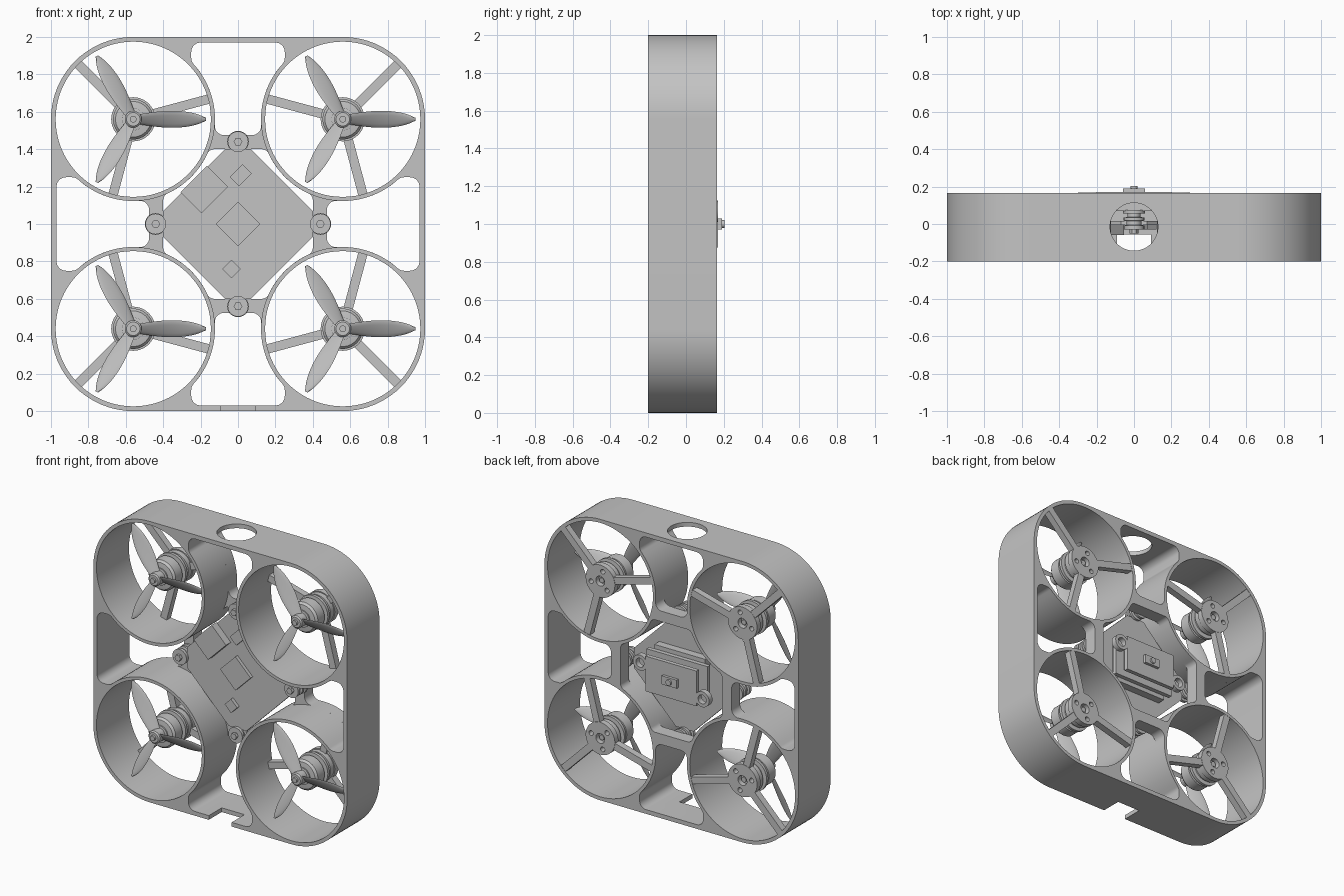
import bpy, bmesh
from math import sin, cos, pi, radians, atan2, hypot, degrees, sqrt
from mathutils import Matrix, Vector

if "Cube" in bpy.data.objects:
    bpy.data.objects.remove(bpy.data.objects["Cube"])

grey = bpy.data.materials.new("plain_grey")
grey.use_nodes = True
grey.diffuse_color = (0.55, 0.55, 0.55, 1)
grey.node_tree.nodes["Principled BSDF"].inputs["Base Color"].default_value = (0.55, 0.55, 0.55, 1)

DUCT, R_OUT, R_IN = 0.56, 0.437, 0.415   # duct centre offset and radii
FRONT, BACK, STEP = -0.2, 0.165, 0.07    # frame depth, front of the webs


def add(name, mesh):
    """Clean a mesh, give it the material and smooth its round faces."""
    bm = bmesh.new()
    bm.from_mesh(mesh)
    bmesh.ops.remove_doubles(bm, verts=bm.verts, dist=1e-5)
    bmesh.ops.recalc_face_normals(bm, faces=bm.faces)
    bm.to_mesh(mesh)
    bm.free()
    mesh.materials.clear()
    mesh.materials.append(grey)
    ob = bpy.data.objects.new(name, mesh)
    bpy.context.collection.objects.link(ob)
    bpy.ops.object.select_all(action='DESELECT')
    ob.select_set(True)
    bpy.context.view_layer.objects.active = ob
    bpy.ops.object.shade_smooth_by_angle(angle=radians(30))
    return ob


def arc(cx, cz, r, a0, a1, n=8):
    return [(cx + r * cos(radians(a0 + (a1 - a0) * i / n)),
             cz + r * sin(radians(a0 + (a1 - a0) * i / n))) for i in range(n + 1)]


def circle(cx, cz, r, n=64):
    return arc(cx, cz, r, 0, 360, n)[:-1]


def rect(cx, cz, w, h, turn=0):
    c, s = cos(radians(turn)), sin(radians(turn))
    return [(cx + c * x - s * z, cz + s * x + c * z)
            for x, z in ((-w, -h), (w, -h), (w, h), (-w, h))]


def prism(name, loops, y0, y1):
    """Fill outlines (inner loops become holes) and extrude them from y0 to y1."""
    cu = bpy.data.curves.new(name, 'CURVE')
    cu.dimensions, cu.fill_mode, cu.extrude = '2D', 'BOTH', (y1 - y0) / 2
    for loop in loops:
        sp = cu.splines.new('POLY')
        sp.points.add(len(loop) - 1)
        for p, (x, z) in zip(sp.points, loop):
            p.co = (x, z, 0, 1)
        sp.use_cyclic_u = True
    tmp = bpy.data.objects.new("outline", cu)
    mesh = bpy.data.meshes.new_from_object(tmp)
    bpy.data.objects.remove(tmp)
    mesh.transform(Matrix.Translation((0, (y0 + y1) / 2, 1)) @ Matrix.Rotation(pi / 2, 4, 'X'))
    return add(name, mesh)


def lathe(name, cx, cz, profile, n=40):
    """Turn a (radius, y) profile about an axis along y."""
    bm = bmesh.new()
    rings = [[bm.verts.new((cx + r * cos(2 * pi * i / n), y, 1 + cz + r * sin(2 * pi * i / n)))
              for i in range(n)] for r, y in profile]
    for a, b in zip(rings, rings[1:]):
        for i in range(n):
            bm.faces.new((a[i], a[i - 1], b[i - 1], b[i]))
    bm.faces.new(rings[0])
    bm.faces.new(rings[-1])
    mesh = bpy.data.meshes.new(name)
    bm.to_mesh(mesh)
    bm.free()
    return add(name, mesh)


def cut(ob, cutter):
    mod = ob.modifiers.new("cut", 'BOOLEAN')
    mod.operation, mod.solver, mod.object = 'DIFFERENCE', 'EXACT', cutter
    dg = bpy.context.evaluated_depsgraph_get()
    mesh = bpy.data.meshes.new_from_object(ob.evaluated_get(dg))
    name = ob.name
    bpy.data.objects.remove(ob)
    return add(name, mesh)


def quarter_turns(loop):
    out = [loop]
    for _ in range(3):
        out.append([(z, -x) for x, z in out[-1]])
    return out


def swap(half):
    return half + [(z, x) for x, z in reversed(half[:-1])]


# Outlines of the frame and its openings, with fillets tangent to the ducts
F = 0.05
near = R_OUT + F
zf = DUCT + sqrt(near ** 2 - (DUCT - 0.2) ** 2)
a_top = degrees(atan2(zf - DUCT, DUCT - 0.2))
corner = arc(0.2, 0.92, F, 90, 0) + arc(0.2, zf, F, 0, -a_top)
zw = 0.475 + F
xw = DUCT - sqrt(near ** 2 - (DUCT - zw) ** 2)
a_web = degrees(atan2(DUCT - zw, DUCT - xw))
half = (corner + arc(DUCT, DUCT, R_OUT, 180 - a_top, 180 + a_web, 14)[1:]
        + arc(xw, zw, F, a_web, -90)[1:])
pocket = half + [(-x, z) for x, z in reversed(half)]

zc = 0.40 - 0.04
xc = DUCT - sqrt((R_OUT + 0.04) ** 2 - (DUCT - zc) ** 2)
a_c = degrees(atan2(DUCT - zc, DUCT - xc))
centre = sum(quarter_turns(swap(arc(xc, zc, 0.04, 90, a_c)
             + arc(DUCT, DUCT, R_OUT, 180 + a_c, 225, 8)[1:])), [])
cross = sum(quarter_turns(swap(corner + arc(DUCT, DUCT, R_OUT, 180 - a_top, 225, 24)[1:])), [])
outer = sum(quarter_turns(arc(DUCT, DUCT, 0.44, 90, 0, 20)), [])
signs = [(sx, sz) for sx in (-1, 1) for sz in (-1, 1)]
ducts = [circle(sx * DUCT, sz * DUCT, R_IN, 80) for sx, sz in signs]

# Frame: open front layer, back layer with the webs
front = prism("frame_front", [outer, cross] + ducts, FRONT, STEP)
back = prism("frame_back", [outer, centre] + quarter_turns(pocket) + ducts, STEP, BACK)

# Round hole in the top wall and open notch in the bottom wall
bpy.ops.mesh.primitive_cylinder_add(vertices=48, radius=0.128, depth=0.2, location=(0, -0.015, 2))
hole = bpy.context.object
front, back = cut(front, hole), cut(back, hole)
bpy.data.objects.remove(hole)
bpy.ops.mesh.primitive_cube_add(size=1, location=(0, -0.18, 0), scale=(0.18, 0.25, 0.2))
notch = bpy.context.object
front = cut(front, notch)
bpy.data.objects.remove(notch)


def propeller(cx, cz):
    """Three pitched leaf blades, lofted from thin oval sections."""
    bm = bmesh.new()
    n, steps = 12, 18
    for k in range(3):
        spin = Matrix.Rotation(-2 * pi * k / 3, 3, 'Y')
        rings = []
        for s in range(steps + 1):
            t = s / steps
            r = 0.03 + 0.36 * t
            w = 0.052 * max(0.04, sin(pi * (0.16 + 0.84 * t ** 1.15))) ** 0.6
            pitch = radians(38 - 18 * t)
            ring = []
            for i in range(n):
                u, v = w * cos(2 * pi * i / n), 0.006 * sin(2 * pi * i / n)
                p = Vector((r, -u * sin(pitch) + v * cos(pitch), u * cos(pitch) + v * sin(pitch)))
                ring.append(bm.verts.new(spin @ p + Vector((cx, -0.11, 1 + cz))))
            rings.append(ring)
        for a, b in zip(rings, rings[1:]):
            for i in range(n):
                bm.faces.new((a[i], a[i - 1], b[i - 1], b[i]))
        bm.faces.new(rings[0])
        bm.faces.new(rings[-1])
    mesh = bpy.data.meshes.new("propeller")
    bm.to_mesh(mesh)
    bm.free()
    return add("propeller", mesh)


# Motors, mounts, arms and propellers
for sx, sz in signs:
    cx, cz = sx * DUCT, sz * DUCT
    out = degrees(atan2(sz, sx))
    angles = [out + 120 * k for k in range(3)]
    for a in angles:
        c, s = cos(radians(a)), sin(radians(a))
        prism("motor_arm", [rect(cx + 0.265 * c, cz + 0.265 * s, 0.162, 0.025, a)], 0.115, 0.163)
    screws = [circle(cx + 0.075 * cos(radians(a + 60)), cz + 0.075 * sin(radians(a + 60)), 0.017, 16)
              for a in angles]
    prism("motor_mount", [circle(cx, cz, 0.115), circle(cx, cz, 0.035, 24)] + screws, 0.125, BACK)
    lathe("motor", cx, cz, [(0.06, -0.075), (0.095, -0.07), (0.108, -0.055), (0.108, 0.02),
                            (0.09, 0.022), (0.09, 0.04), (0.118, 0.042), (0.118, 0.062),
                            (0.09, 0.064), (0.09, 0.085), (0.108, 0.087), (0.108, 0.127)])
    lathe("motor_shaft", cx, cz, [(0.018, -0.165), (0.018, 0.15)], 20)
    lathe("propeller_hub", cx, cz, [(0.036, -0.15), (0.045, -0.142), (0.045, -0.085),
                                    (0.06, -0.083), (0.06, -0.07)])
    propeller(cx, cz)

# Circuit board with chips on its front
octagon = sum(quarter_turns([(0.07, 0.4), (0.4, 0.07)]), [])
prism("circuit_board", [octagon], -0.005, 0.015)
for name, x, z, w, h, depth in (("main_chip", 0, 0, 0.085, 0.085, 0.025),
                                ("upper_chip", 0.015, 0.26, 0.035, 0.048, 0.025),
                                ("lower_chip", -0.035, -0.24, 0.035, 0.035, 0.025),
                                ("socket", -0.18, 0.185, 0.08, 0.1, 0.055)):
    prism(name, [rect(x, z, w, h, -45)], -0.005 - depth, -0.004)

# Bolts and rubber mounts on the four webs
for x, z in ((0, 0.44), (0.44, 0), (0, -0.44), (-0.44, 0)):
    lathe("rubber_mount", x, z, [(0.055, -0.03), (0.055, -0.008), (0.04, -0.005), (0.04, 0.015),
                                 (0.055, 0.018), (0.055, 0.035), (0.035, 0.037), (0.035, 0.055),
                                 (0.058, 0.057), (0.058, 0.075)])
    lathe("bolt_head", x, z, [(0.023, -0.052), (0.023, -0.029)], 6)

# Stack of modules behind the board
prism("rear_block", [rect(0, 0, 0.2, 0.17)], 0.014, 0.07)
prism("rear_board", [rect(0, 0, 0.24, 0.14)], 0.07, 0.1)
prism("rear_spacer", [rect(0, 0, 0.17, 0.09)], 0.1, 0.14)
prism("rear_plate", [rect(0, 0, 0.2, 0.125)], 0.14, 0.17)
for s in (-1, 1):
    prism("rear_plate_ear", [circle(s * 0.245, s * 0.065, 0.055, 32),
                             circle(s * 0.245, s * 0.065, 0.032, 24)], 0.13, 0.169)
prism("button_base", [rect(0, 0, 0.06, 0.03)], 0.17, 0.19)
lathe("button", 0, 0, [(0.02, 0.189), (0.02, 0.203)], 24)
